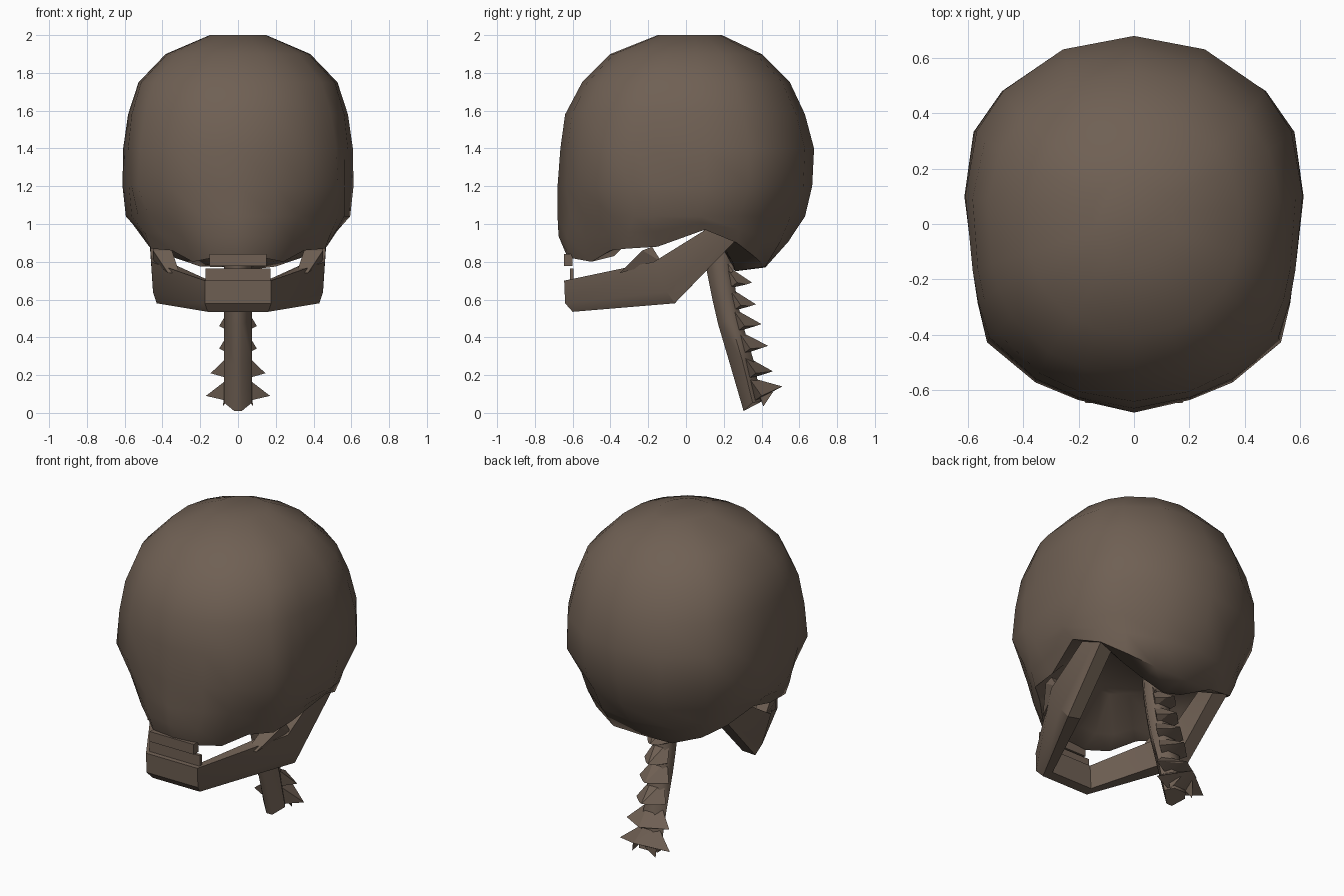
import bpy, bmesh, math

if "Cube" in bpy.data.objects:
    bpy.data.objects.remove(bpy.data.objects["Cube"])

bone = bpy.data.materials.new("dark brown bone")
bone.diffuse_color = (0.16, 0.117, 0.088, 1)
bone.use_nodes = True
bone.node_tree.nodes["Principled BSDF"].inputs["Base Color"].default_value = bone.diffuse_color


def make(name, verts, faces, angle=30, hull=False):
    """Build a mesh object; hull=True wraps the points in a convex skin."""
    bm = bmesh.new()
    vs = [bm.verts.new(v) for v in verts]
    for f in faces:
        bm.faces.new([vs[i] for i in f])
    if hull:
        res = bmesh.ops.convex_hull(bm, input=vs)
        junk = [g for g in res["geom_interior"] if isinstance(g, bmesh.types.BMVert)]
        bmesh.ops.delete(bm, geom=junk, context='VERTS')
    bmesh.ops.recalc_face_normals(bm, faces=bm.faces)
    me = bpy.data.meshes.new(name)
    bm.to_mesh(me)
    bm.free()
    me.materials.append(bone)
    ob = bpy.data.objects.new(name, me)
    bpy.context.collection.objects.link(ob)
    bpy.ops.object.select_all(action='DESELECT')
    ob.select_set(True)
    bpy.context.view_layer.objects.active = ob
    bpy.ops.object.shade_smooth_by_angle(angle=math.radians(angle))
    return ob


def loft(name, rings, angle=30):
    """Skin equal closed rings and cap both ends."""
    n = len(rings[0])
    faces = [(r * n + i, r * n + (i + 1) % n, (r + 1) * n + (i + 1) % n, (r + 1) * n + i)
             for r in range(len(rings) - 1) for i in range(n)]
    faces.append(tuple(range(n)))
    faces.append(tuple(range((len(rings) - 1) * n, len(rings) * n)))
    return make(name, [p for r in rings for p in r], faces, angle)


def mirrored(half):
    """Full ring from a half ring that runs front to back on +x."""
    return half + [(-x, y, z) for x, y, z in half[-2:0:-1]]


# Plan of the skull at cheek height, front to back, with the temple dent
plan = [(0, -1), (.33, -.93), (.58, -.84), (.87, -.63), (.92, -.42), (.94, -.25),
        (1, .15), (.95, .5), (.78, .72), (.42, .93), (0, 1)]


def half_ring(z, w, yf, yb, t):
    """Half ring that blends from round (t=0) to the cheek plan (t=1)."""
    mid, pts = (yf + yb) / 2 * (1 - t), []
    for x, y in plan:
        r = (x ** 2.15 + abs(y) ** 2.15) ** (1 / 2.15)
        k = t + (1 - t) / r
        y *= k
        pts.append((x * k * w, mid + y * ((yb - mid) if y > 0 else (mid - yf)), z))
    return pts


# Cranium: dome rings, then an uneven lower rim and a hollow underside
dome = [(2.0, .15, -.15, .19, 0), (1.9, .385, -.40, .40, .1), (1.75, .53, -.55, .55, .2),
        (1.58, .585, -.64, .63, .35), (1.4, .61, -.665, .678, .6), (1.2, .612, -.68, .668, .9),
        (1.04, .607, -.68, .63, .3)]
halves = [half_ring(*d) for d in dome]
# Draw in the lower corners of the face and of the back of the head
halves[-1] = [(x * (1 - .35 * min(x, .6) * abs(y)), y * (1 - .35 * x * abs(y)), z)
              for x, y, z in halves[-1]]
rim = [(0, -.63, .83), (.14, -.61, .82), (.24, -.50, .80), (.35, -.40, .86), (.46, -.31, .87),
       (.47, -.15, .88), (.53, .1, .97), (.47, .27, .90), (.36, .36, .83), (.2, .42, .775),
       (0, .42, .77)]
middle = [((p[0] + q[0]) / 2, (p[1] + q[1]) / 2 * 1.03, (p[2] + q[2]) / 2)
          for p, q in zip(halves[-1], rim)]
inner = [(0, -.46, .85), (.1, -.45, .84), (.17, -.38, .83), (.27, -.33, .88), (.38, -.24, .92),
         (.41, -.1, .95), (.42, .06, 1.0), (.34, .15, .97), (.25, .2, .88), (.13, .25, .79),
         (0, .26, .75)]
core = [(x * .55, y * .55 - .03, 1.0) for x, y, z in inner]
loft("cranium", [mirrored(h) for h in halves + [middle, rim, inner, core]], 60)

# Lower jaw: sections of outer-bottom, outer-middle, outer-top, inner-top, inner-bottom
side = [
    [(.16, -.60, .535), (.175, -.64, .58), (.175, -.645, .70), (.15, -.56, .70), (.14, -.54, .54)],
    [(.43, -.06, .58), (.45, -.10, .64), (.46, -.17, .80), (.37, -.14, .80), (.35, -.05, .59)],
    [(.46, .27, .92), (.47, .22, .935), (.47, .12, .98), (.38, .12, .98), (.37, .27, .92)],
]
left = [[(-x, y, z) for x, y, z in sec] for sec in reversed(side)]
loft("lower_jaw", left + side, 30)

# Prongs rising from the jaw towards the cheeks
for s in (-1, 1):
    make("jaw_prong", [(s * x, y, z) for x, y, z in
         [(.31, -.35, .74), (.37, -.35, .74), (.38, -.13, .80), (.45, -.13, .80),
          (.35, -.23, .86), (.45, -.23, .86), (.36, -.18, .88), (.45, -.18, .88)]], [], 20, True)


# Tooth strips
def strip(name, w, y0, y1, z0, z1):
    make(name, [(x, y, z) for x in (-w, w) for y in (y0, y1) for z in (z0, z1)], [], 20, True)


strip("upper_teeth", .15, -.645, -.60, .778, .84)
strip("lower_teeth", .172, -.615, -.595, .69, .765)

# Spine column: six-sided sections (front y, back y, front z, back z)
column = [(.09, .24, .95, .92), (.11, .25, .75, .74), (.14, .27, .60, .60), (.17, .30, .47, .47),
          (.235, .36, .25, .27), (.305, .40, .01, .06)]
rings = []
for yf, yb, zf, zb in column:
    ym, zm = (yf + yb) / 2, (zf + zb) / 2 + .02
    rings.append([(-.02, yf, zf), (.02, yf, zf), (.075, ym, zm), (.04, yb, zb),
                  (-.04, yb, zb), (-.075, ym, zm)])
loft("spine_column", rings, 70)

# Vertebra spurs: wedges with one back spike and two side wings each
spurs = [(.22, .79, .27, .82, .06), (.24, .73, .35, .69, .075), (.26, .61, .37, .575, .08),
         (.28, .50, .40, .47, .10), (.31, .38, .435, .355, .10), (.34, .25, .46, .22, .145),
         (.37, .13, .51, .14, .17)]
for yc, zc, yt, zt, w in spurs:
    points = [(0, yt, zt)]
    for s in (-1, 1):
        points += [(s * .04, yc - .04, zc + .06), (s * .04, yc - .01, zc - .07),
                   (s * w, yc + .03, zc - .04), (s * .035, yt - .03, zt - .01)]
    make("vertebra_spur", points, [], 20, True)

# Forked tail of the lowest vertebra
for s in (-1, 1):
    make("lowest_fork", [(s * .01, .37, .12), (s * .07, .38, .12), (s * .04, .46, .11),
                         (s * .08, .41, .035)], [], 20, True)
